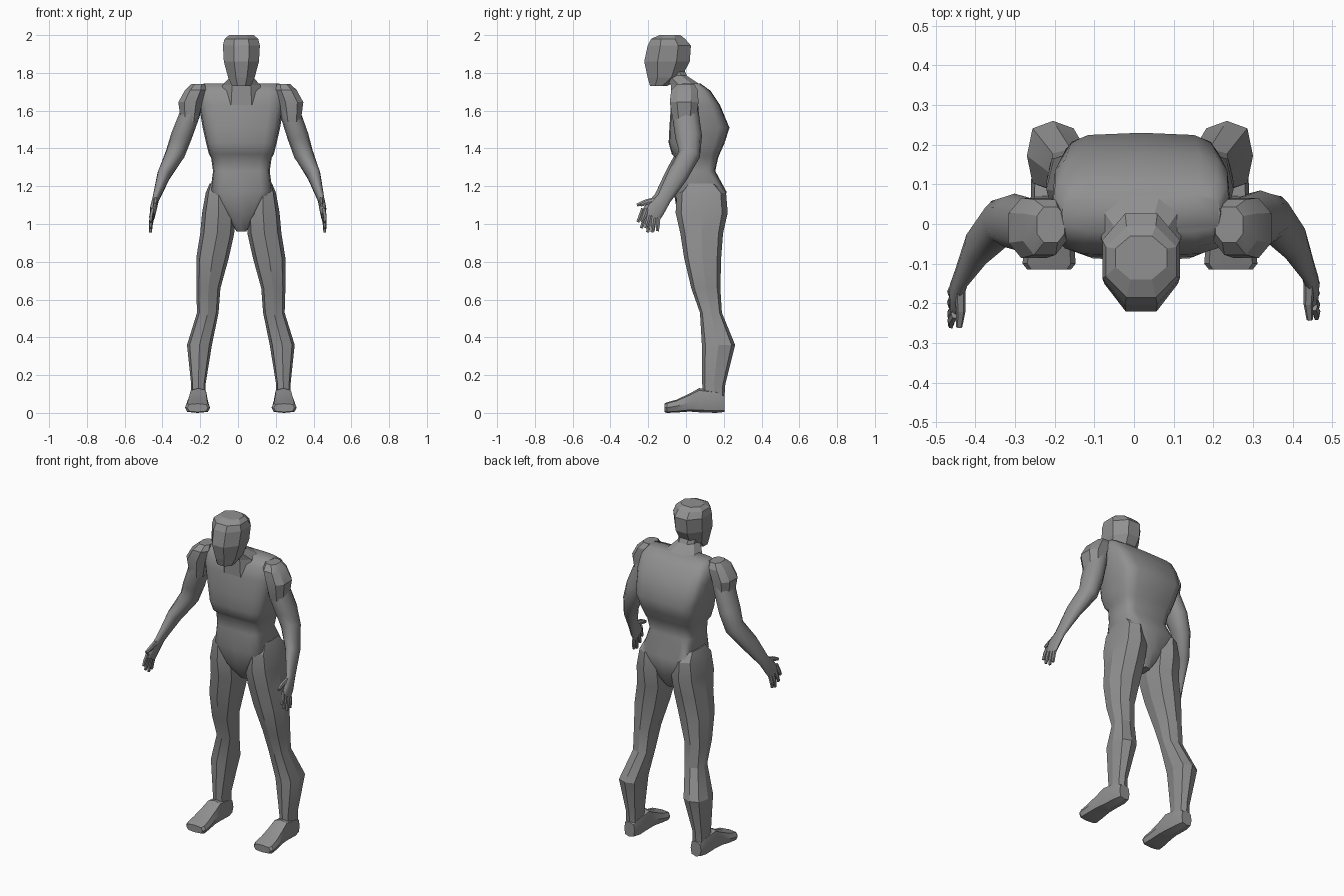
import bpy, bmesh, math
from mathutils import Vector

CX = 0.015  # the body's own centre line
grey = bpy.data.materials.new("dark_grey")
grey.diffuse_color = (0.28, 0.28, 0.28, 1)


def loft(name, rings, n=8, power=0.8, half=False, axis=None, side=1, place=None, smooth=0):
    """Skin rings (x, y, z, half width, half depth); x is measured from the centre line."""
    pts = [Vector(r[:3]) for r in rings]
    shape = []
    for i in range(n):
        a = (i + (0.5 if half else 0)) * 2 * math.pi / n
        c, s = math.cos(a), math.sin(a)
        shape.append((math.copysign(abs(c) ** power, c), math.copysign(abs(s) ** power, s)))
    m = max(abs(p[0]) for p in shape)
    bm = bmesh.new()
    loops = []
    for i, r in enumerate(rings):
        t = Vector(axis) if axis else pts[min(i + 1, len(pts) - 1)] - pts[max(i - 1, 0)]
        t.normalize()
        u = (Vector((1, 0, 0)) - t * t.x).normalized()
        v = u.cross(t)
        loop = []
        for c, s in shape:
            p = pts[i] + u * (c / m * r[3]) + v * (s / m * r[4])
            p.x = CX + side * p.x
            loop.append(bm.verts.new(place(p, side) if place else p))
        loops.append(loop)
    for a, b in zip(loops, loops[1:]):
        for i in range(n):
            j = (i + 1) % n
            bm.faces.new((a[i], a[j], b[j], b[i]))
    bm.faces.new(loops[0])
    bm.faces.new(loops[-1])
    bmesh.ops.recalc_face_normals(bm, faces=bm.faces)
    mesh = bpy.data.meshes.new(name)
    bm.to_mesh(mesh)
    bm.free()
    mesh.materials.append(grey)
    ob = bpy.data.objects.new(name, mesh)
    bpy.context.collection.objects.link(ob)
    if smooth:
        bpy.ops.object.select_all(action='DESELECT')
        ob.select_set(True)
        bpy.context.view_layer.objects.active = ob
        bpy.ops.object.shade_smooth_by_angle(angle=math.radians(smooth))
    return ob


def slices(rows):
    """Rows of (z, half width, front y, back y) become centred rings."""
    return [(0.003, (f + b) / 2, z, w, (b - f) / 2) for z, w, f, b in rows]


UP = (0, 0, 1)

# torso with pelvis wedge, waist, chest and upper back
loft("torso", slices([
    (0.96, 0.025, 0.02, 0.14), (1.05, 0.085, -0.045, 0.19), (1.17, 0.165, -0.065, 0.215),
    (1.28, 0.15, -0.058, 0.155), (1.35, 0.16, -0.055, 0.17), (1.37, 0.172, -0.075, 0.178),
    (1.43, 0.187, -0.092, 0.205), (1.51, 0.205, -0.088, 0.23), (1.63, 0.225, -0.08, 0.18),
    (1.705, 0.225, -0.06, 0.13), (1.745, 0.20, -0.02, 0.075)]),
    n=16, power=0.45, axis=UP, smooth=48)

# neck leaning forward, spreading into the collar
loft("neck", [(0.003, 0.01, 1.63, 0.11, 0.09), (0.003, 0.0, 1.735, 0.1, 0.08),
              (0.003, -0.055, 1.785, 0.055, 0.06), (0.003, -0.08, 1.84, 0.055, 0.06)],
     half=True, axis=UP)

# head
loft("head", slices([
    (1.73, 0.05, -0.19, -0.10), (1.775, 0.07, -0.203, -0.025), (1.86, 0.093, -0.221, 0.02),
    (1.945, 0.098, -0.203, 0.026), (1.98, 0.089, -0.185, -0.005),
    (2.0, 0.065, -0.14, -0.03)]), half=True, power=1, axis=UP)


def arm_drift(p, s):
    """The two arms hang slightly unevenly towards the hands."""
    k = (1.75 - p.z) / 0.7
    return Vector((p.x - 0.015 * k, p.y + s * 0.01 * k, p.z))


for side, tag in ((1, "left"), (-1, "right")):
    # leg
    loft(tag + "_leg", [
        (0.135, 0.08, 1.215, 0.03, 0.08), (0.118, 0.082, 1.165, 0.068, 0.13),
        (0.118, 0.083, 1.06, 0.087, 0.138),
        (0.125, 0.083, 0.95, 0.09, 0.113), (0.15, 0.088, 0.82, 0.086, 0.098),
        (0.172, 0.105, 0.66, 0.064, 0.077), (0.175, 0.132, 0.53, 0.057, 0.058),
        (0.219, 0.172, 0.36, 0.066, 0.088), (0.225, 0.147, 0.15, 0.038, 0.061),
        (0.225, 0.147, 0.06, 0.04, 0.055)], power=0.7, axis=UP, side=side, smooth=20)

    # foot, from heel to toe
    loft(tag + "_foot", [
        (0.225, 0.205, 0.05, 0.035, 0.045), (0.225, 0.16, 0.06, 0.048, 0.06),
        (0.225, 0.07, 0.067, 0.05, 0.064), (0.227, 0.02, 0.055, 0.055, 0.048),
        (0.229, -0.05, 0.036, 0.063, 0.034), (0.229, -0.1, 0.028, 0.067, 0.028),
        (0.229, -0.115, 0.027, 0.055, 0.022)], power=0.6, axis=(0, -1, 0), side=side, smooth=25)

    # shoulder cap
    loft(tag + "_shoulder", [
        (0.225, -0.002, 1.742, 0.035, 0.045), (0.24, -0.008, 1.71, 0.055, 0.07),
        (0.268, -0.01, 1.645, 0.063, 0.076), (0.272, -0.008, 1.54, 0.045, 0.06)],
        half=True, axis=UP, side=side, smooth=25)

    # arm down to the knuckles
    loft(tag + "_arm", [
        (0.25, -0.005, 1.66, 0.052, 0.065), (0.267, -0.005, 1.58, 0.054, 0.071),
        (0.31, 0.01, 1.46, 0.056, 0.071), (0.34, 0.012, 1.37, 0.052, 0.058),
        (0.397, -0.05, 1.26, 0.036, 0.054), (0.437, -0.125, 1.135, 0.018, 0.038),
        (0.449, -0.165, 1.08, 0.018, 0.046), (0.453, -0.19, 1.04, 0.012, 0.045)],
        n=12, power=0.9, side=side, place=arm_drift, smooth=45)

    # fingers and thumb: base y, z then tip y, z
    fingers = [(-0.217, 1.07, -0.245, 1.01), (-0.2, 1.055, -0.225, 0.978),
               (-0.178, 1.04, -0.192, 0.956), (-0.157, 1.03, -0.163, 0.962)]
    for k, (y0, z0, y1, z1) in enumerate(fingers):
        loft(f"{tag}_finger_{k + 1}", [
            (0.452, y0, z0 + 0.01, 0.010, 0.013), (0.460, (y0 + y1) / 2, (z0 + z1) / 2, 0.010, 0.012),
            (0.461, y1, z1, 0.007, 0.009)], n=6, side=side, place=arm_drift)
    loft(tag + "_thumb", [
        (0.44, -0.155, 1.125, 0.014, 0.02), (0.438, -0.21, 1.115, 0.012, 0.014),
        (0.442, -0.25, 1.1, 0.008, 0.009)], n=6, side=side, place=arm_drift)
